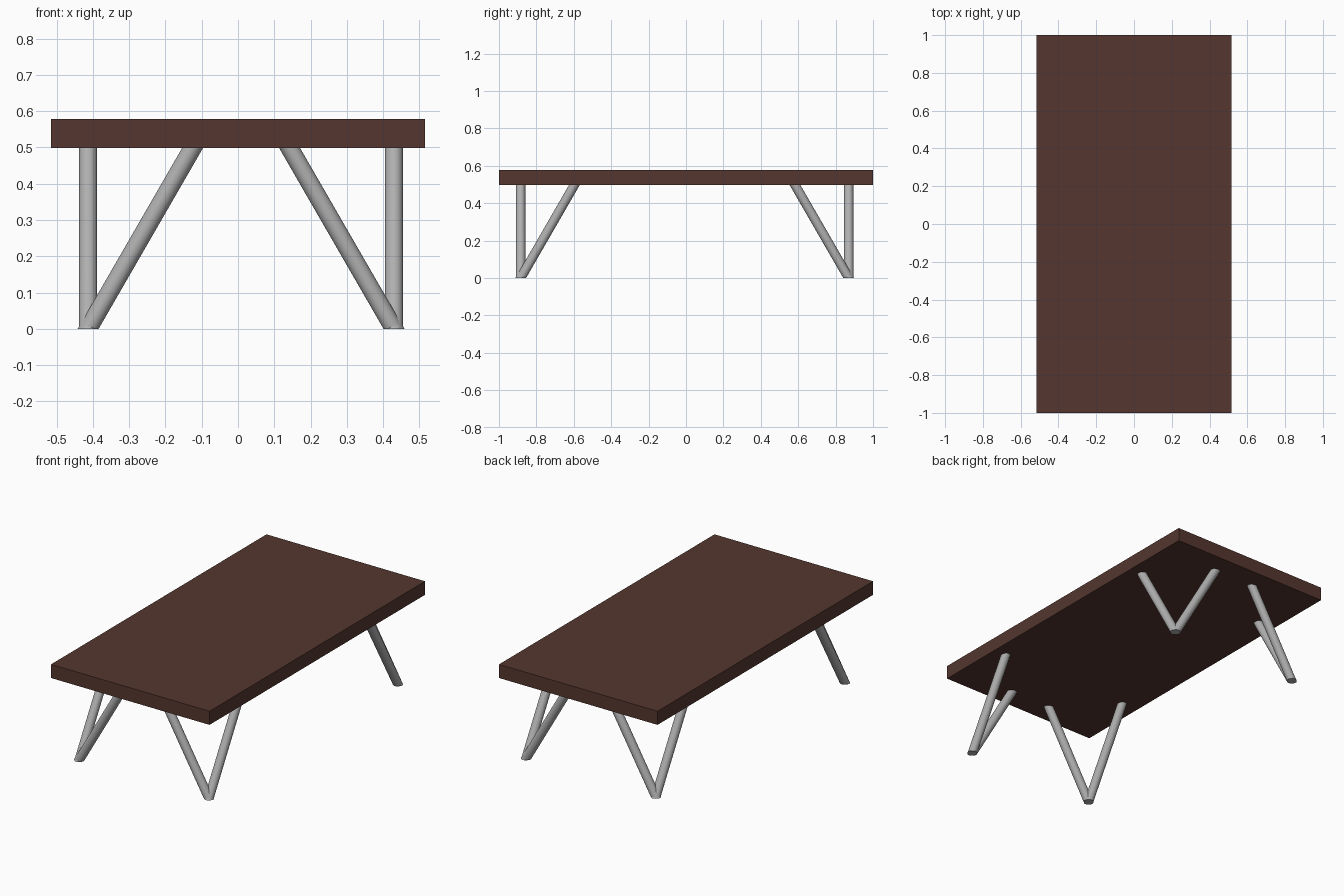
import bpy, bmesh, math

if "Cube" in bpy.data.objects:
    bpy.data.objects.remove(bpy.data.objects["Cube"])

def material(name, rgb):
    m = bpy.data.materials.new(name)
    m.diffuse_color = (*rgb, 1)
    m.use_nodes = True
    m.node_tree.nodes["Principled BSDF"].inputs["Base Color"].default_value = m.diffuse_color
    return m

wood = material("dark brown wood", (0.090, 0.037, 0.028))
metal = material("brushed grey metal", (0.43, 0.43, 0.43))

# Table top slab
bpy.ops.mesh.primitive_cube_add(size=1, location=(0, 0, 0.538))
top = bpy.context.object
top.name = "table_top"
top.scale = (1.03, 2.0, 0.08)
bpy.ops.object.transform_apply(location=False, rotation=False, scale=True)
top.data.materials.append(wood)

R, H, SIDES = 0.025, 0.5, 32
LEAN = math.radians(30)

def bar(name, x, y, dx, dy):
    """Round bar leaning 30 degrees towards (dx, dy), cut level at both ends."""
    shift = H * math.tan(LEAN)
    stretch = 1 / math.cos(LEAN)
    rx = R * (stretch if dx else 1)
    ry = R * (stretch if dy else 1)
    bm = bmesh.new()
    rings = []
    for z, k in ((0, 0), (H, shift)):
        rings.append([bm.verts.new((x + dx * k + rx * math.cos(a),
                                    y + dy * k + ry * math.sin(a), z))
                      for a in (2 * math.pi * i / SIDES for i in range(SIDES))])
    low, high = rings
    for i in range(SIDES):
        j = (i + 1) % SIDES
        bm.faces.new((low[i], low[j], high[j], high[i]))
    bm.faces.new(low[::-1])
    bm.faces.new(high)
    mesh = bpy.data.meshes.new(name)
    bm.to_mesh(mesh)
    bm.free()
    mesh.materials.append(metal)
    ob = bpy.data.objects.new(name, mesh)
    bpy.context.collection.objects.link(ob)
    bpy.ops.object.select_all(action='DESELECT')
    ob.select_set(True)
    bpy.context.view_layer.objects.active = ob
    bpy.ops.object.shade_smooth_by_angle(angle=math.radians(40))

# Four V-shaped legs: one bar leans inward along x, the other along y
for side, x, dx in (("left", -0.413, 1), ("right", 0.43, -1)):
    for end, y, dy in (("front", -0.884, 1), ("back", 0.870, -1)):
        bar(f"{end}_{side}_leg_cross_bar", x, y, dx, 0)
        bar(f"{end}_{side}_leg_long_bar", x, y, 0, dy)
